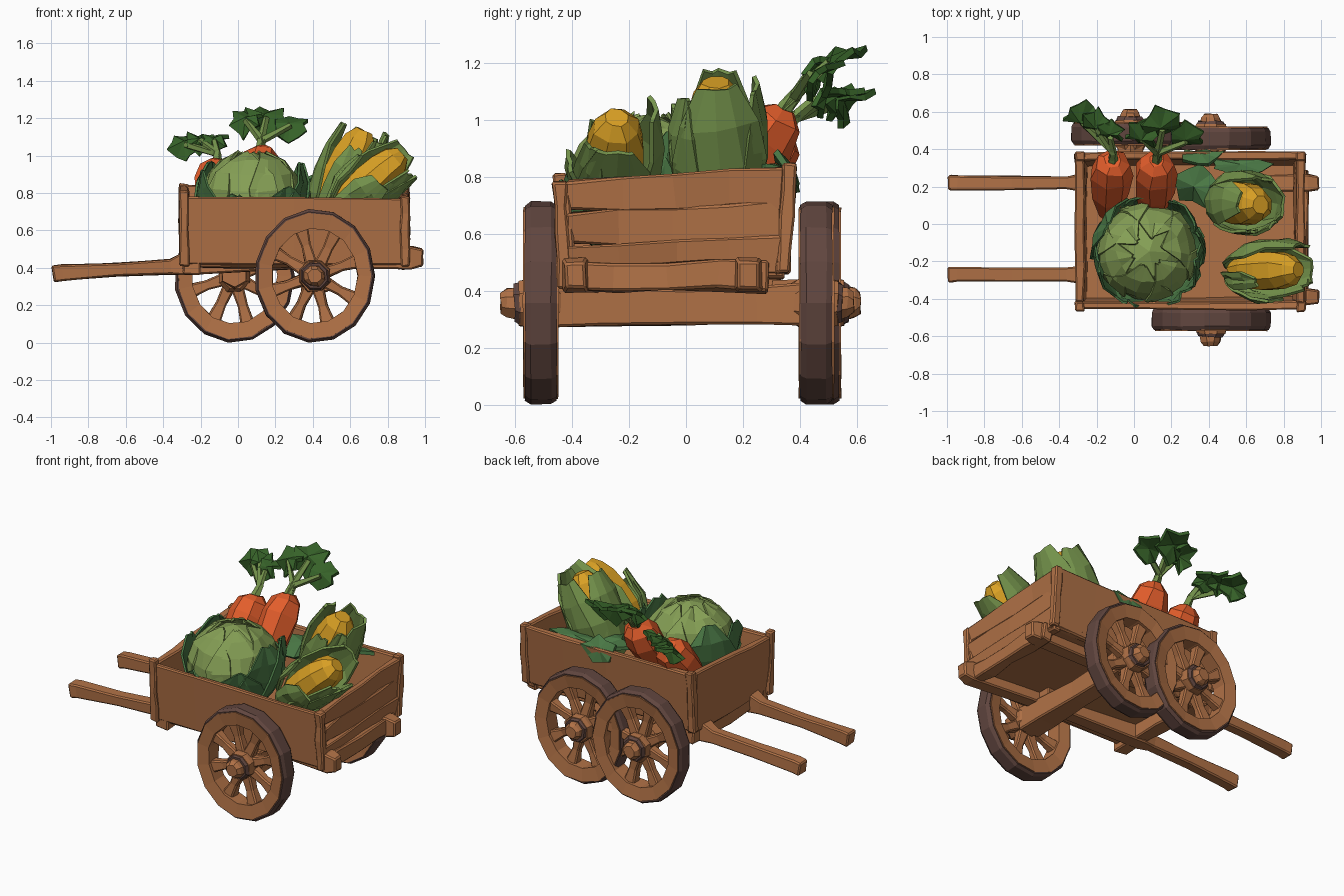
import bpy, bmesh, random
from math import sin, cos, pi, radians, sqrt
from mathutils import Vector, Matrix

if "Cube" in bpy.data.objects:
    bpy.data.objects.remove(bpy.data.objects["Cube"])

random.seed(4)

def colour(name, hexa):
    m = bpy.data.materials.new(name)
    rgb = [int(hexa[i:i + 2], 16) / 255 for i in (0, 2, 4)]
    m.diffuse_color = [((c + .055) / 1.055) ** 2.4 for c in rgb] + [1]
    m.use_nodes = True
    m.node_tree.nodes["Principled BSDF"].inputs["Base Color"].default_value = m.diffuse_color
    return m

WOOD = colour("warm wood", "B07146")
TYRE = colour("dark tyre", "61463F")
ORANGE = colour("carrot orange", "E25D2B")
YELLOW = colour("corn yellow", "D9A024")
CABBAGE = colour("cabbage green", "859F55")
HUSK = colour("husk green", "75944C")
LEAF = colour("deep leaf green", "4A7845")
FROND = colour("carrot top green", "376329")

def make(name, mat, verts, faces, jitter=0, thick=0, bevel=0):
    me = bpy.data.meshes.new(name)
    j = lambda: random.uniform(-jitter, jitter)
    me.from_pydata([Vector(v) + Vector((j(), j(), j())) for v in verts], [], faces)
    bm = bmesh.new()
    bm.from_mesh(me)
    bmesh.ops.recalc_face_normals(bm, faces=bm.faces)
    bm.to_mesh(me)
    bm.free()
    me.materials.append(mat)
    ob = bpy.data.objects.new(name, me)
    bpy.context.collection.objects.link(ob)
    if thick:
        s = ob.modifiers.new("thickness", 'SOLIDIFY')
        s.thickness, s.offset = thick, 0
    if bevel:
        b = ob.modifiers.new("chamfer", 'BEVEL')
        b.width, b.segments = bevel, 1
    return ob

def frame(d):
    return Vector(d).to_track_quat('Z', 'Y').to_matrix()

def tube(name, mat, pts, radii, n=8, jitter=.004, square=False):
    """Loft rings along a path; a radius is a number or (sideways, up)."""
    pts = [Vector(p) for p in pts]
    verts, faces = [], []
    if square:
        n = 4
    for i, (p, r) in enumerate(zip(pts, radii)):
        a, b = r if isinstance(r, tuple) else (r, r)
        k = sqrt(2) if square else 1
        m = frame(pts[min(i + 1, len(pts) - 1)] - pts[max(i - 1, 0)])
        for s in range(n):
            t = 2 * pi * (s + .5) / n
            verts.append(p + m @ Vector((a * k * cos(t), b * k * sin(t), 0)))
    for i in range(len(pts) - 1):
        for s in range(n):
            u = (s + 1) % n
            faces.append((i * n + s, i * n + u, i * n + n + u, i * n + n + s))
    faces += [tuple(range(n)), tuple(range(len(verts) - n, len(verts)))]
    return make(name, mat, verts, faces, jitter, bevel=.008 if square else 0)

def block(name, x, y, z, lean=(0, 0), rise=(0, 0), jitter=.006):
    """Rough timber board: the top leans outward and rises along x or y."""
    bm = bmesh.new()
    bmesh.ops.create_cube(bm, size=1)
    long = max(range(3), key=lambda i: (x, y, z)[i][1] - (x, y, z)[i][0])
    es = [e for e in bm.edges if abs((e.verts[0].co - e.verts[1].co)[long]) > .5]
    bmesh.ops.subdivide_edges(bm, edges=es, cuts=3, use_grid_fill=True)
    bm.verts.index_update()
    vs = []
    for v in bm.verts:
        u = v.co + Vector((.5, .5, .5))
        vs.append((x[0] + (x[1] - x[0]) * u.x + lean[0] * u.z,
                   y[0] + (y[1] - y[0]) * u.y + lean[1] * u.z,
                   z[0] + (z[1] - z[0] + rise[0] * u.x + rise[1] * u.y) * u.z))
    fs = [[v.index for v in f.verts] for f in bm.faces]
    bm.free()
    return make(name, WOOD, vs, fs, jitter, bevel=.008)

def ring(name, mat, c, profile, n=15):
    """Lathe a closed (radius, y) profile round the wheel axis."""
    verts, faces, p = [], [], len(profile)
    for i in range(n):
        t = 2 * pi * i / n
        verts += [(c[0] + .9 * r * cos(t), c[1] + y, c[2] + r * sin(t)) for r, y in profile]
        a, b = i * p, (i + 1) % n * p
        faces += [(a + k, a + (k + 1) % p, b + (k + 1) % p, b + k) for k in range(p)]
    make(name, mat, verts, faces, .002)

def wheel(name, x, y, side, reach):
    c = Vector((x, y, .357))
    ring(name + "_tyre", TYRE, c, [(.32, -.054), (.345, -.056), (.358, -.036), (.358, .036), (.345, .056), (.32, .054)])
    ring(name + "_rim", WOOD, c, [(.255, -.05), (.338, -.062), (.338, .062), (.255, .05)])
    for i in range(8):
        d = Vector((.9 * cos(i * pi / 4 + .3), 0, sin(i * pi / 4 + .3)))
        tube(name + "_spoke", WOOD, [c + d * .05, c + d * .17, c + d * .28],
             [(.032, .034), (.024, .026), (.036, .04)], square=True)
    at = lambda o: c + Vector((0, side * o, 0))
    tube(name + "_hub", WOOD, [at(-.09), at(-.06), at(.05), at(.075)], [.07, .09, .09, .085])
    tube(name + "_hub_band", TYRE, [at(.07), at(.092)], [.082, .07])
    tube(name + "_hub_cap", WOOD, [at(.08), at(reach - .02), at(reach)], [.062, .054, .038])

def cup_leaf(name, mat, m, rad, az, half, e0, e1, flare, thick=.012, tip=.72):
    """Leaf that hugs an ellipsoid and flares away toward its tip."""
    verts, faces = [], []
    for i in range(6):
        t = i / 5
        e = radians(e0 + (e1 - e0) * t)
        w = radians(half) * sin(pi * (.22 + tip * t))
        for j in range(-2, 3):
            a, k = radians(az) + w * j / 2, 1 + flare * t * t + .025 * abs(j)
            verts.append(m @ Vector((rad[0] * k * cos(e) * cos(a),
                                     rad[1] * k * cos(e) * sin(a), rad[2] * k * sin(e))))
    for i in range(5):
        for j in range(4):
            a = i * 5 + j
            faces.append((a, a + 1, a + 6, a + 5))
    make(name, mat, verts, faces, .01, thick)

def blade(name, mat, c, normal, rx, ry, lobes=6, cup=.03):
    """Scalloped, slightly cupped leaf blade."""
    m, n = frame(normal), lobes * 2
    verts = [Vector(c)]
    for i in range(n):
        t, k = 2 * pi * i / n, 1 if i % 2 else .75
        verts.append(Vector(c) + m @ Vector((rx * k * cos(t), ry * k * sin(t), cup * cos(2 * t) - cup)))
    make(name, mat, verts, [(0, i + 1, (i + 1) % n + 1) for i in range(n)], .012, .022)

# Cart bed
block("bed_floor", (-.29, .9), (-.41, .35), (.46, .5))
block("front_side_board", (-.3, .91), (-.43, -.385), (.42, .785), (0, -.03), (-.02, 0))
block("back_side_board", (-.3, .91), (.305, .35), (.46, .84), (0, .035))
block("left_end_board", (-.3, -.25), (-.42, .34), (.44, .785), (-.015, 0), (0, .05))
for lo, hi in ((.44, .55), (.56, .67), (.68, .785)):
    block("right_end_plank", (.85, .9), (-.42, .34), (lo, hi), (.015, 0), (0, .05), .009)
for x, top in ((-.315, .81), (.87, .785)):
    block("front_corner_post", (x, x + .05), (-.45, -.4), (.41, top), (0, -.02))
    block("back_corner_post", (x, x + .05), (.315, .365), (.46, .85), (0, .025))
block("rear_cross_beam", (.86, .93), (-.43, .3), (.4, .5), jitter=.014)
block("fore_cross_beam", (-.29, -.21), (-.42, .33), (.37, .47), jitter=.01)
block("lower_side_beam", (-.3, .95), (-.41, -.36), (.4, .46))

# Shafts with handles
for y, ye in ((.22, .22), (-.27, -.39)):
    tube("shaft", WOOD, [(-.99, y, .365), (-.94, y, .375), (-.65, y, .39), (-.36, y, .405), (-.28, y, .425),
                         (.3, (y + ye) / 2, .44), (.93, ye, .455), (.99, ye, .455)],
         [(.042, .045), (.04, .042), (.036, .036), (.036, .042), (.05, .062), (.045, .045), (.045, .06), (.035, .045)],
         square=True)

# Axle, stub axle and three wheels
tube("axle", WOOD, [(.41, -.47, .35), (.41, -.3, .345), (.41, 0, .34), (.41, .25, .35), (.41, .42, .355)],
     [(.075, .075), (.07, .07), (.06, .06), (.065, .065), (.075, .075)], square=True)
for y in (-.27, .22):
    block("axle_bracket", (.35, .47), (y - .05, y + .05), (.36, .47))
tube("stub_axle", WOOD, [(-.02, .3, .365), (-.02, .46, .36)], [.07, .08], 6)
wheel("front_wheel", .41, -.51, -1, .14)
wheel("back_wheel", .41, .458, 1, .13)
wheel("spare_back_wheel", -.02, .482, 1, .13)

# Cabbage
bm = bmesh.new()
bmesh.ops.create_icosphere(bm, subdivisions=2, radius=.25)
cm = Matrix.Translation((.075, -.15, .765))
make("cabbage_heart", CABBAGE, [cm @ v.co for v in bm.verts], [[v.index for v in f.verts] for f in bm.faces], .008)
bm.free()
for i in range(6):
    cup_leaf("cabbage_leaf", CABBAGE, cm, (.255, .255, .25), i * 60 + 15, 48, -30, 72, .02)
for az, top, fl in ((25, 35, .25), (85, 22, .12), (150, 38, .22), (195, 30, .15), (250, 5, .08), (310, 12, .12), (350, 36, .2)):
    cup_leaf("cabbage_outer_leaf", LEAF, cm, (.265, .265, .26), az, 42, -60, top, fl)

# Corn cobs in husks: local angle 0 is back, 90 up-left, 180 front, 270 right
def corn(c, d, half, r, husk, leaves):
    c, d = Vector(c), Vector(d).normalized()
    ts = [-.95, -.5, 0, .45, .8, 1]
    tube("corn_cob", YELLOW, [c + d * half * t for t in ts], [r * k for k in (.5, .9, 1, .95, .75, .4)], 8)
    m = Matrix.Translation(c) @ frame(d).to_4x4()
    for az, w, top, fl in leaves:
        cup_leaf("corn_husk", HUSK, m, husk, az, w, -75, top, fl, .016, .64)

corn((.57, .11, .89), (.4, -.03, .9), .265, .12, (.15, .15, .29),
     [(275, 72, 50, .28), (0, 62, 42, .25), (85, 56, 46, .2), (180, 30, 30, .1), (222, 34, 42, .2)])
corn((.7, -.25, .85), (.68, .02, .6), .24, .11, (.14, .14, .26),
     [(270, 62, 38, .3), (5, 60, 46, .4), (190, 46, 8, .2), (228, 36, 40, .18), (110, 22, 12, .1)])

# Carrots with stems and leafy tops
for dx, dz, fronds in (
        (0, 0, [(.04, .45, 1.19, .1), (.15, .5, 1.2, .12), (.28, .44, 1.16, .105)]),
        (-.235, -.07, [(-.28, .54, 1.06, .1), (-.2, .51, 1.08, .085), (-.13, .46, 1.08, .075)])):
    P = lambda x, y, z: (x + dx, y, z + dz)
    tube("carrot", ORANGE, [P(.1, .06, .66), P(.11, .17, .8), P(.115, .27, .93), P(.12, .325, 1.0), P(.12, .345, 1.04)],
         [.06, .105, .115, .09, .045], 7, .007)
    for x, y, z, r in fronds:
        tube("carrot_stem", HUSK, [P(.12, .32, 1.01), P(.125, .38, 1.08), (x, y, z)], [.032, .022, .016], 5)
        blade("carrot_top", FROND, (x, y + .015, z + .01), (random.uniform(-.3, .3), -.7, .68), r, r * .95)

# Loose dark leaves tucked between the vegetables and over the back board
blade("loose_leaf", LEAF, (.33, .2, .83), (-.1, -.2, 1), .13, .12, 5)
blade("draped_leaf", LEAF, (.36, .375, .82), (0, 1, .4), .12, .08, 5, .015)
blade("rear_leaf", LEAF, (.57, .32, .84), (0, .4, 1), .18, .06, 5, .015)
